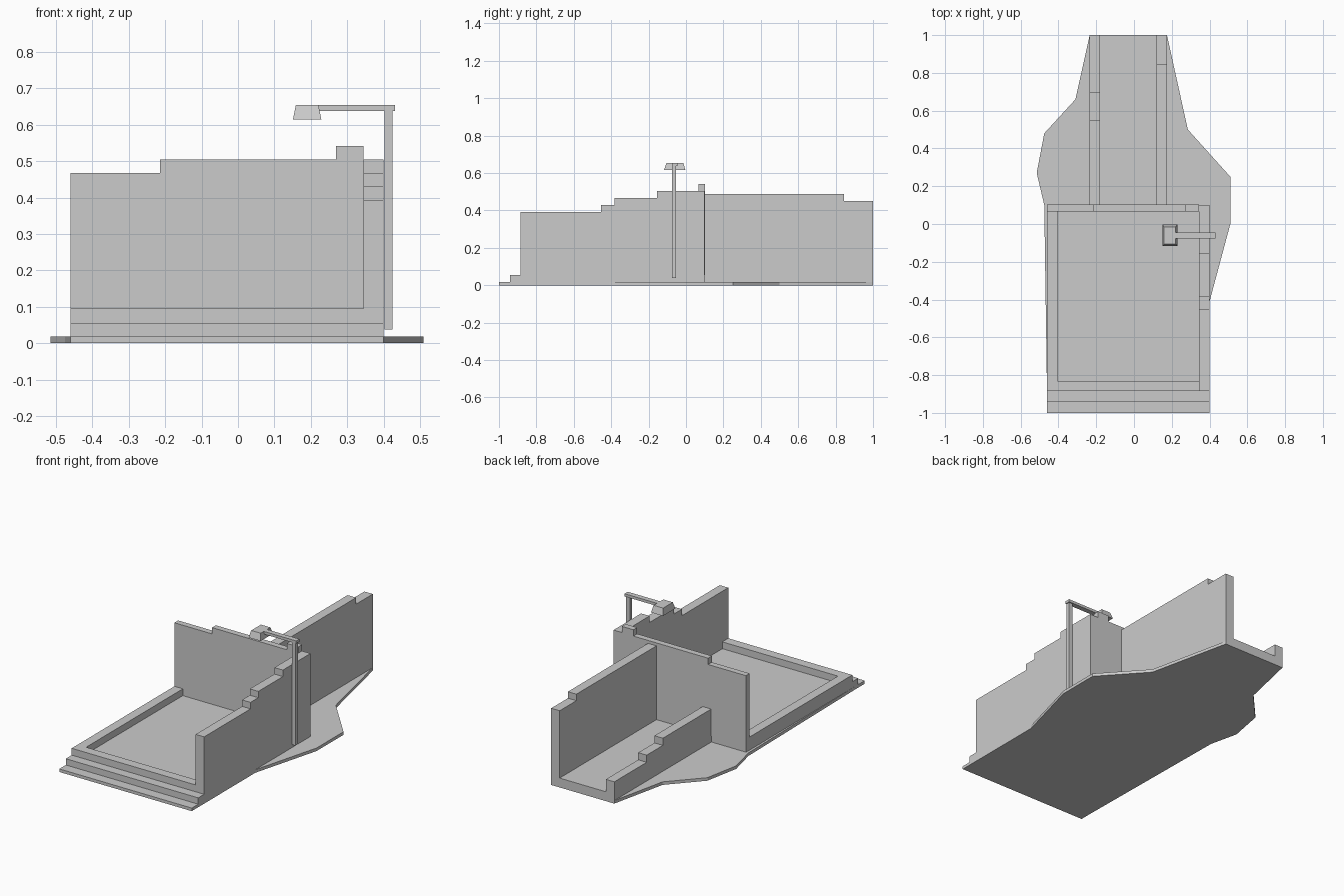
import bpy, bmesh
from mathutils import Vector

if "Cube" in bpy.data.objects:
    bpy.data.objects.remove(bpy.data.objects["Cube"])


def prism(name, profile, axis, lo, hi):
    """Extrude a 2D profile along an axis: x uses (y,z), y uses (x,z), z uses (x,y)."""
    def place(p, t):
        a, b = p
        return {'x': (t, a, b), 'y': (a, t, b), 'z': (a, b, t)}[axis]
    bm = bmesh.new()
    face = bm.faces.new([bm.verts.new(place(p, lo)) for p in profile])
    ext = bmesh.ops.extrude_face_region(bm, geom=[face])
    move = Vector(place((0, 0), hi - lo))
    bmesh.ops.translate(bm, vec=move, verts=[v for v in ext['geom'] if isinstance(v, bmesh.types.BMVert)])
    bmesh.ops.recalc_face_normals(bm, faces=bm.faces)
    return finish(name, bm)


def finish(name, bm):
    me = bpy.data.meshes.new(name)
    bm.to_mesh(me)
    bm.free()
    ob = bpy.data.objects.new(name, me)
    bpy.context.collection.objects.link(ob)
    return ob


def box(name, x0, x1, y0, y1, z0, z1):
    return prism(name, [(x0, y0), (x1, y0), (x1, y1), (x0, y1)], 'z', z0, z1)


def stepped_wall(name, axis, lo, hi, base, start, steps):
    """Ruined wall: steps are (end position, top height) pairs along its length."""
    profile = [(start, base)]
    at = start
    for end, top in steps:
        profile += [(at, top), (end, top)]
        at = end
    profile.append((at, base))
    return prism(name, profile, axis, lo, hi)


FLOOR = 0.055

# irregular ground slab
prism("ground_slab", [(-0.46, -0.92), (0.39, -0.92), (0.40, -0.41), (0.51, 0), (0.51, 0.25),
                      (0.285, 0.50), (0.175, 0.998), (-0.235, 0.998), (-0.31, 0.66),
                      (-0.475, 0.48), (-0.515, 0.27), (-0.475, 0.10)], 'z', 0, 0.018)

# main floor with front steps, and rear room floor
prism("main_floor", [(-1, 0), (0.10, 0), (0.10, FLOOR), (-0.94, FLOOR), (-0.94, 0.018), (-1, 0.018)],
      'x', -0.46, 0.40)
box("rear_floor", -0.235, 0.175, 0.10, 1.0, 0, FLOOR)

# low L-shaped kerb along front and left
prism("kerb", [(-0.46, -0.885), (0.345, -0.885), (0.345, -0.83), (-0.405, -0.83),
               (-0.405, 0.07), (-0.46, 0.07)], 'z', FLOOR, 0.095)

# broken walls
stepped_wall("right_wall", 'x', 0.345, 0.40, FLOOR, -0.885,
             [(-0.455, 0.392), (-0.383, 0.43), (-0.155, 0.467), (0.10, 0.505)])
stepped_wall("back_wall", 'y', 0.067, 0.102, FLOOR, -0.46,
             [(-0.215, 0.468), (0.27, 0.505), (0.345, 0.542)])
stepped_wall("rear_tall_wall", 'x', 0.12, 0.175, FLOOR, 0.10,
             [(0.845, 0.488), (1.0, 0.45)])
stepped_wall("rear_low_wall", 'x', -0.235, -0.18, FLOOR, 0.10,
             [(0.55, 0.212), (0.70, 0.17), (1.0, 0.128)])

# street lamp: post, arm and tapered head
box("lamp_post", 0.402, 0.425, -0.075, -0.053, 0.038, 0.64)
box("lamp_arm", 0.215, 0.431, -0.076, -0.046, 0.638, 0.654)
bm = bmesh.new()
bmesh.ops.create_cube(bm, size=1)
for v in bm.verts:
    top = v.co.z > 0
    w, d = (0.062, 0.09) if top else (0.078, 0.115)
    v.co = (0.19 + v.co.x * w, -0.06 + v.co.y * d, 0.654 if top else 0.615)
finish("lamp_head", bm)
